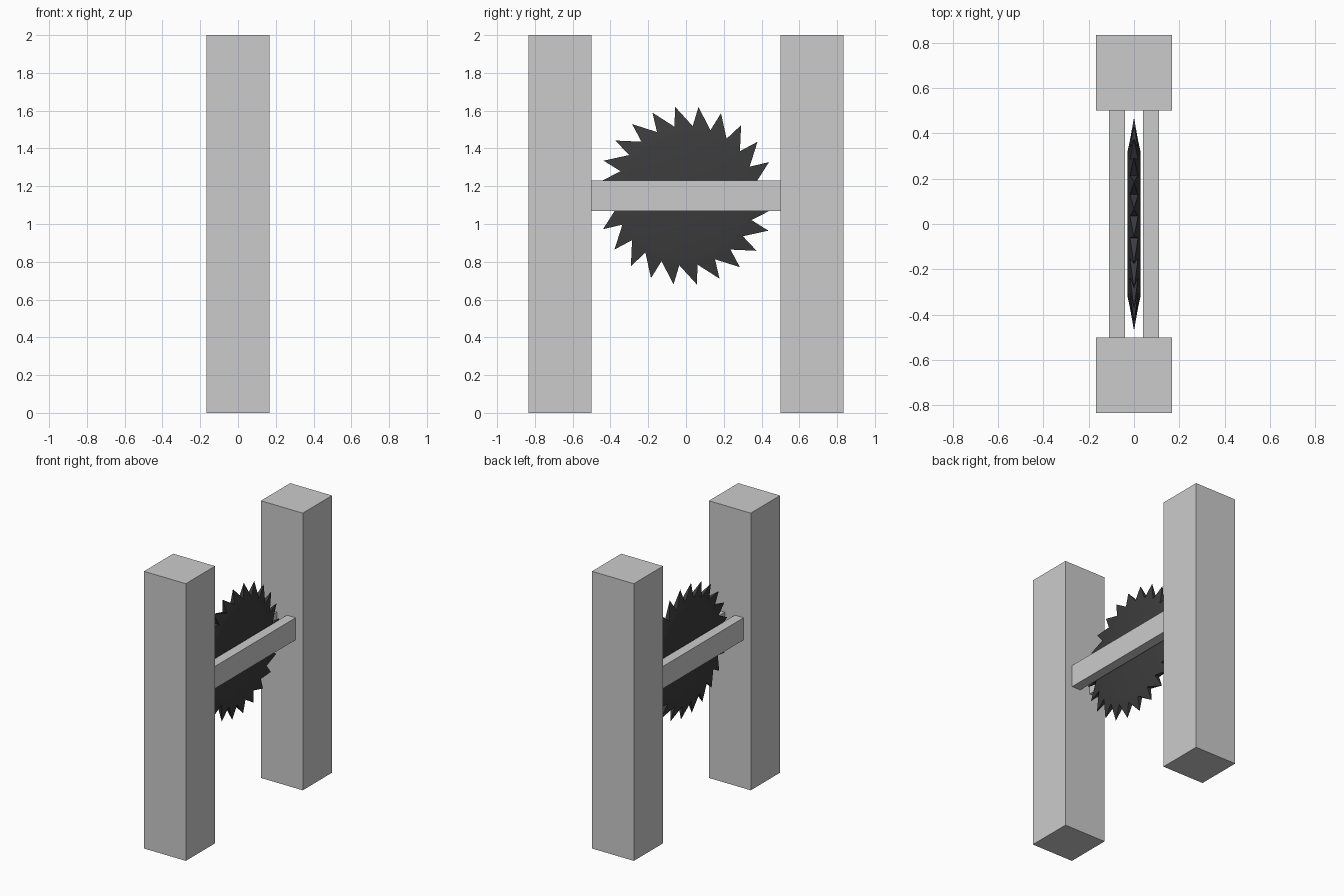
import bpy, bmesh
from math import radians, sin, cos, pi

if "Cube" in bpy.data.objects:
    bpy.data.objects.remove(bpy.data.objects["Cube"])

STEEL = bpy.data.materials.new("dark_steel")
STEEL.diffuse_color = (0.045, 0.045, 0.045, 1)
STEEL.use_nodes = True
STEEL.node_tree.nodes["Principled BSDF"].inputs["Base Color"].default_value = STEEL.diffuse_color


def box(name, x, y, z):
    """Box spanning the given (min, max) ranges."""
    bpy.ops.mesh.primitive_cube_add(size=1, location=[sum(r) / 2 for r in (x, y, z)])
    ob = bpy.context.object
    ob.name = name
    ob.scale = [r[1] - r[0] for r in (x, y, z)]
    bpy.ops.object.transform_apply(location=False, rotation=False, scale=True)
    return ob


# Upright posts
box("front_post", (-0.167, 0.167), (-0.833, -0.5), (0, 2))
box("back_post", (-0.167, 0.167), (0.5, 0.833), (0, 2))

# Cross bars either side of the blade
box("right_bar", (0.04, 0.11), (-0.5, 0.5), (1.07, 1.23))
box("left_bar", (-0.11, -0.04), (-0.5, 0.5), (1.07, 1.23))

# Saw blade: flat disc, bevelled rim, raked teeth tapering to points
TEETH, TIP_R, ROOT_R, DISC_R = 24, 0.474, 0.37, 0.325
DISC_T, ROOT_T = 0.028, 0.018
bm = bmesh.new()


def ring(radius, half_t, offset):
    return [bm.verts.new((half_t, radius * cos(a), radius * sin(a)))
            for a in (radians(offset) + 2 * pi * i / TEETH for i in range(TEETH))]


tips = ring(TIP_R, 0, 7)
roots = {}
for side in (1, -1):
    disc = ring(DISC_R, DISC_T * side, 9.5)
    roots[side] = root = ring(ROOT_R, ROOT_T * side, 9.5)
    bm.faces.new(disc)
    for i in range(TEETH):
        bm.faces.new((disc[i - 1], disc[i], root[i], root[i - 1]))
        bm.faces.new((root[i - 1], root[i], tips[i]))
for i in range(TEETH):
    for j in (i, i - 1):
        bm.faces.new((roots[1][j], roots[-1][j], tips[i]))
bmesh.ops.recalc_face_normals(bm, faces=bm.faces)

mesh = bpy.data.meshes.new("saw_blade")
bm.to_mesh(mesh)
bm.free()
mesh.materials.append(STEEL)
blade = bpy.data.objects.new("saw_blade", mesh)
blade.location.z = 1.15
bpy.context.collection.objects.link(blade)
bpy.ops.object.select_all(action='DESELECT')
blade.select_set(True)
bpy.context.view_layer.objects.active = blade
bpy.ops.object.shade_smooth_by_angle(angle=radians(30))
